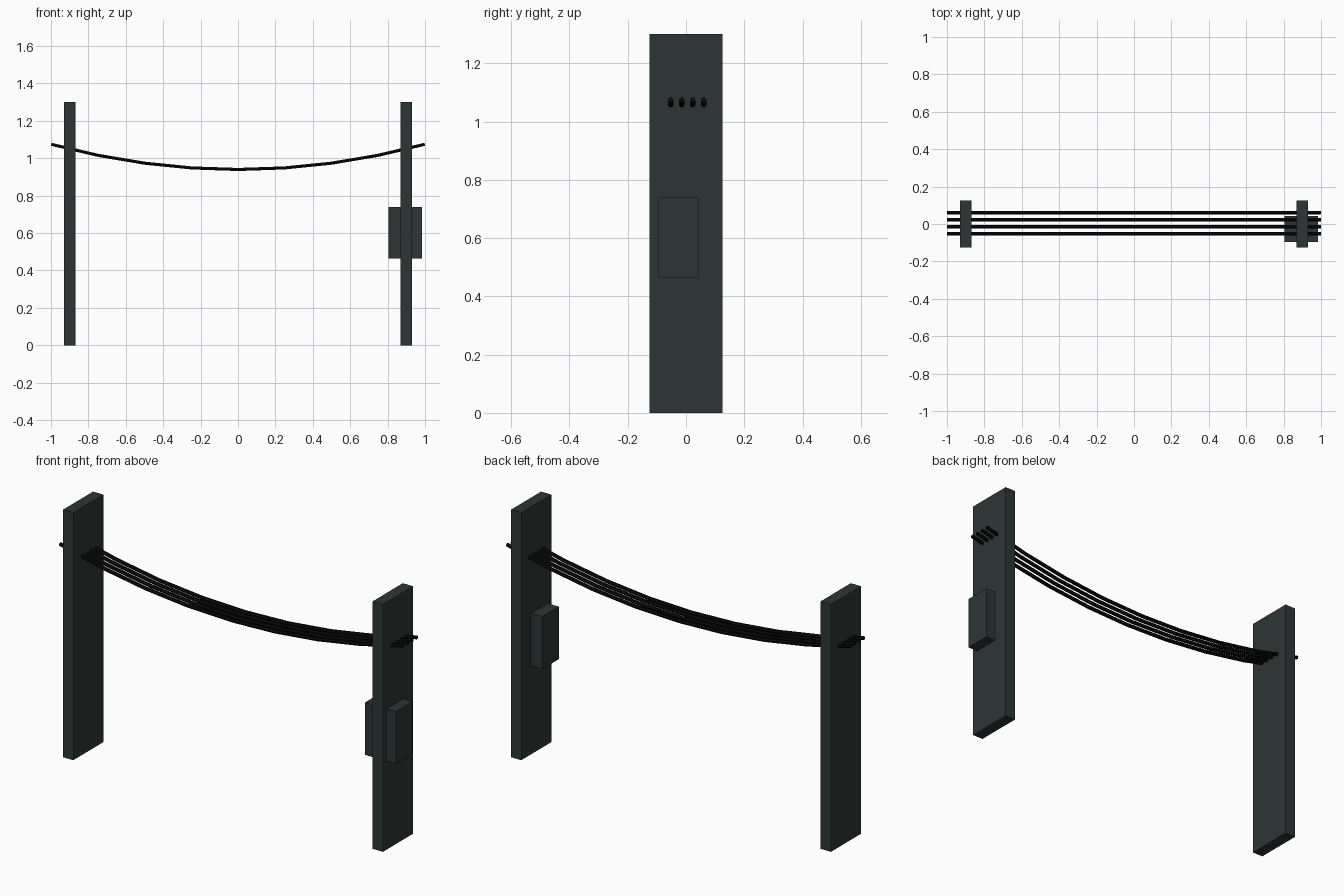
import bpy

if "Cube" in bpy.data.objects:
    bpy.data.objects.remove(bpy.data.objects["Cube"])


def make_material(name, color):
    m = bpy.data.materials.new(name)
    m.diffuse_color = (*color, 1)
    m.use_nodes = True
    m.node_tree.nodes["Principled BSDF"].inputs["Base Color"].default_value = m.diffuse_color
    return m


SLATE = make_material("dark slate", (0.027, 0.036, 0.035))
BLACK = make_material("cable black", (0.003, 0.003, 0.003))


def box(name, lo, hi, mat):
    centre = [(a + b) / 2 for a, b in zip(lo, hi)]
    bpy.ops.mesh.primitive_cube_add(size=1, location=centre)
    ob = bpy.context.object
    ob.name = name
    ob.scale = [b - a for a, b in zip(lo, hi)]
    bpy.ops.object.transform_apply(location=False, rotation=False, scale=True)
    ob.data.materials.append(mat)


def cable(name, y):
    # sagging parabola in eight straight segments
    curve = bpy.data.curves.new(name, 'CURVE')
    curve.dimensions = '3D'
    curve.bevel_depth = 0.0095
    curve.bevel_resolution = 1
    curve.use_fill_caps = True
    spline = curve.splines.new('POLY')
    spline.points.add(8)
    for i, p in enumerate(spline.points):
        x = -0.998 + 1.996 * i / 8
        p.co = (x, y, 0.94 + 0.135 * x * x, 1)
    spline.use_smooth = False
    curve.materials.append(BLACK)
    ob = bpy.data.objects.new(name, curve)
    bpy.context.collection.objects.link(ob)
    bpy.ops.object.select_all(action='DESELECT')
    ob.select_set(True)
    bpy.context.view_layer.objects.active = ob
    bpy.ops.object.convert(target='MESH')


# upright posts
for side, x in (("left", -0.9), ("right", 0.9)):
    box(side + "_post", (x - 0.03, -0.125, 0), (x + 0.03, 0.125, 1.3), SLATE)

# control box running through the right post
box("junction_box", (0.805, -0.095, 0.465), (0.985, 0.043, 0.74), SLATE)

# four parallel cables
for i in range(4):
    cable(f"cable_{i + 1}", -0.052 + 0.0375 * i)
